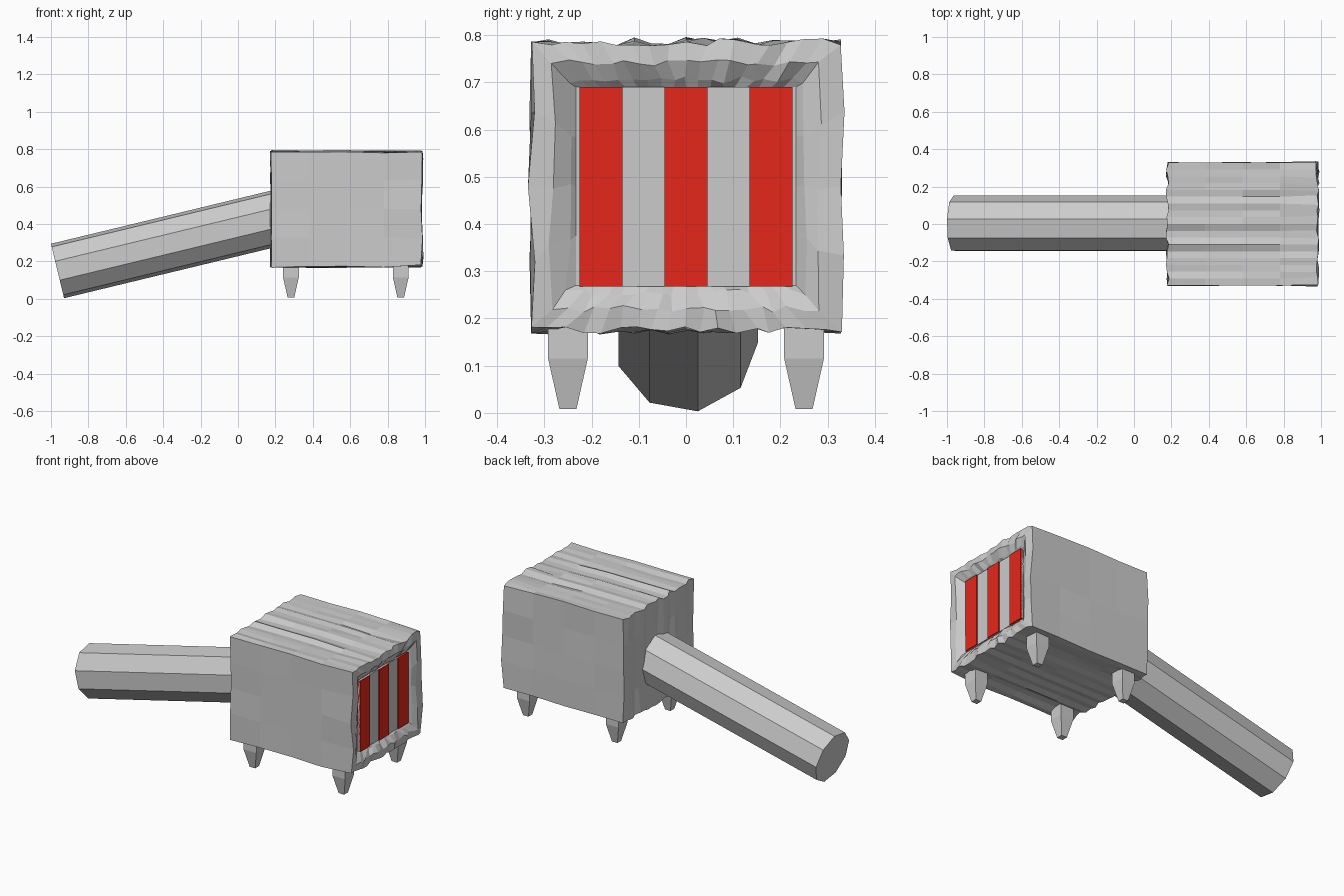
import bpy, bmesh, math, random
from mathutils import Vector, Matrix

if "Cube" in bpy.data.objects:
    bpy.data.objects.remove(bpy.data.objects["Cube"])

random.seed(4)
X0, X1, HY, HZ, CZ = 0.18, 0.98, 0.328, 0.305, 0.48
NY, NX, NZ = 18, 4, 4


def finish(bm, name, color=None):
    bmesh.ops.recalc_face_normals(bm, faces=bm.faces)
    me = bpy.data.meshes.new(name)
    bm.to_mesh(me)
    bm.free()
    ob = bpy.data.objects.new(name, me)
    bpy.context.collection.objects.link(ob)
    if color:
        mat = bpy.data.materials.new(name)
        mat.diffuse_color = color
        mat.use_nodes = True
        mat.node_tree.nodes["Principled BSDF"].inputs["Base Color"].default_value = mat.diffuse_color
        me.materials.append(mat)
    return ob


def patch(bm, corners, nu, nv):
    a, b, c, d = map(Vector, corners)
    g = [[bm.verts.new(a.lerp(b, i / nu).lerp(d.lerp(c, i / nu), j / nv))
          for j in range(nv + 1)] for i in range(nu + 1)]
    for i in range(nu):
        for j in range(nv):
            bm.faces.new((g[i][j], g[i + 1][j], g[i + 1][j + 1], g[i][j + 1]))


def ring(x, inset):
    y, z = HY - inset, HZ - inset
    return [(x, -y, CZ - z), (x, y, CZ - z), (x, y, CZ + z), (x, -y, CZ + z)]


def box(name, lo, hi, color=None):
    bm = bmesh.new()
    lo, hi = Vector(lo), Vector(hi)
    bmesh.ops.create_cube(bm, size=1, matrix=Matrix.Translation((lo + hi) / 2)
                          @ Matrix.Diagonal((*(hi - lo), 1)))
    return finish(bm, name, color)


# Rough hewn block: back wall, four sides and a recessed front frame
bm = bmesh.new()
rings = [(X0, 0, NX), (X1, 0, 1), (X1 + 0.004, 0.045, 1), (0.965, 0.08, 1), (0.95, 0.095, 1)]
patch(bm, ring(X0, 0), NY, NZ)
for (xa, ia, n), (xb, ib, _) in zip(rings, rings[1:]):
    p, q = ring(xa, ia), ring(xb, ib)
    for k in range(4):
        m = (k + 1) % 4
        patch(bm, (p[k], p[m], q[m], q[k]), NZ if k % 2 else NY, n)
patch(bm, ring(0.95, 0.095), NY, NZ)
bmesh.ops.remove_doubles(bm, verts=bm.verts, dist=0.0005)
rows = {}
for v in bm.verts:
    x, y, z = v.co
    ridge = rows.setdefault((round(y, 2), z > CZ), random.uniform(-0.007, 0.007))
    if x > 0.955:
        v.co += Vector([random.uniform(-0.008, 0.008) for _ in range(3)])
    elif abs(z - CZ) > HZ - 0.01:
        v.co.z += ridge + random.uniform(-0.004, 0.004)
        if x < X0 + 0.01:
            v.co.x += random.uniform(-0.01, 0.01)
    elif abs(y) > HY - 0.01:
        v.co.y += random.uniform(-0.004, 0.004)
    elif x < X0 + 0.01:
        v.co.x += ridge + random.uniform(-0.004, 0.004)
finish(bm, "block")

# Striped face panel
box("face_panel", (0.94, -0.226, 0.268), (0.96, 0.226, 0.69))
for i, y in enumerate((-0.18, 0, 0.18)):
    box(f"red_stripe_{i + 1}", (0.945, y - 0.046, 0.268), (0.966, y + 0.046, 0.69),
        (0.78, 0.02, 0.01, 1))

# Nine-sided slanted handle
tilt = math.atan(0.2415)
axis = Vector((math.cos(tilt), 0, math.sin(tilt)))
up = Vector((-math.sin(tilt), 0, math.cos(tilt)))
start = Vector((-0.965, 0, 0.149))
bm = bmesh.new()
ends = []
for d in (0, 1.28):
    ends.append([bm.verts.new(start + axis * d + Vector((0, 0.152 * math.sin(t), 0))
                              - up * 0.152 * math.cos(t))
                 for t in (math.radians(9.5 + 40 * k) for k in range(9))])
    bm.faces.new(ends[-1])
for k in range(9):
    m = (k + 1) % 9
    bm.faces.new((ends[0][k], ends[0][m], ends[1][m], ends[1][k]))
finish(bm, "handle")

# Four tapered feet
for x in (0.283, 0.87):
    for y in (-0.25, 0.25):
        bm = bmesh.new()
        loops = [[bm.verts.new((x + sx * h, y + sy * h, z))
                  for sx, sy in ((-1, -1), (1, -1), (1, 1), (-1, 1))]
                 for h, z in ((0.018, 0.008), (0.042, 0.115), (0.042, 0.2))]
        bm.faces.new(loops[0])
        bm.faces.new(loops[-1])
        for p, q in zip(loops, loops[1:]):
            for k in range(4):
                m = (k + 1) % 4
                bm.faces.new((p[k], p[m], q[m], q[k]))
        finish(bm, f"foot_{'back' if x < 0.5 else 'front'}_{'left' if y > 0 else 'right'}")
